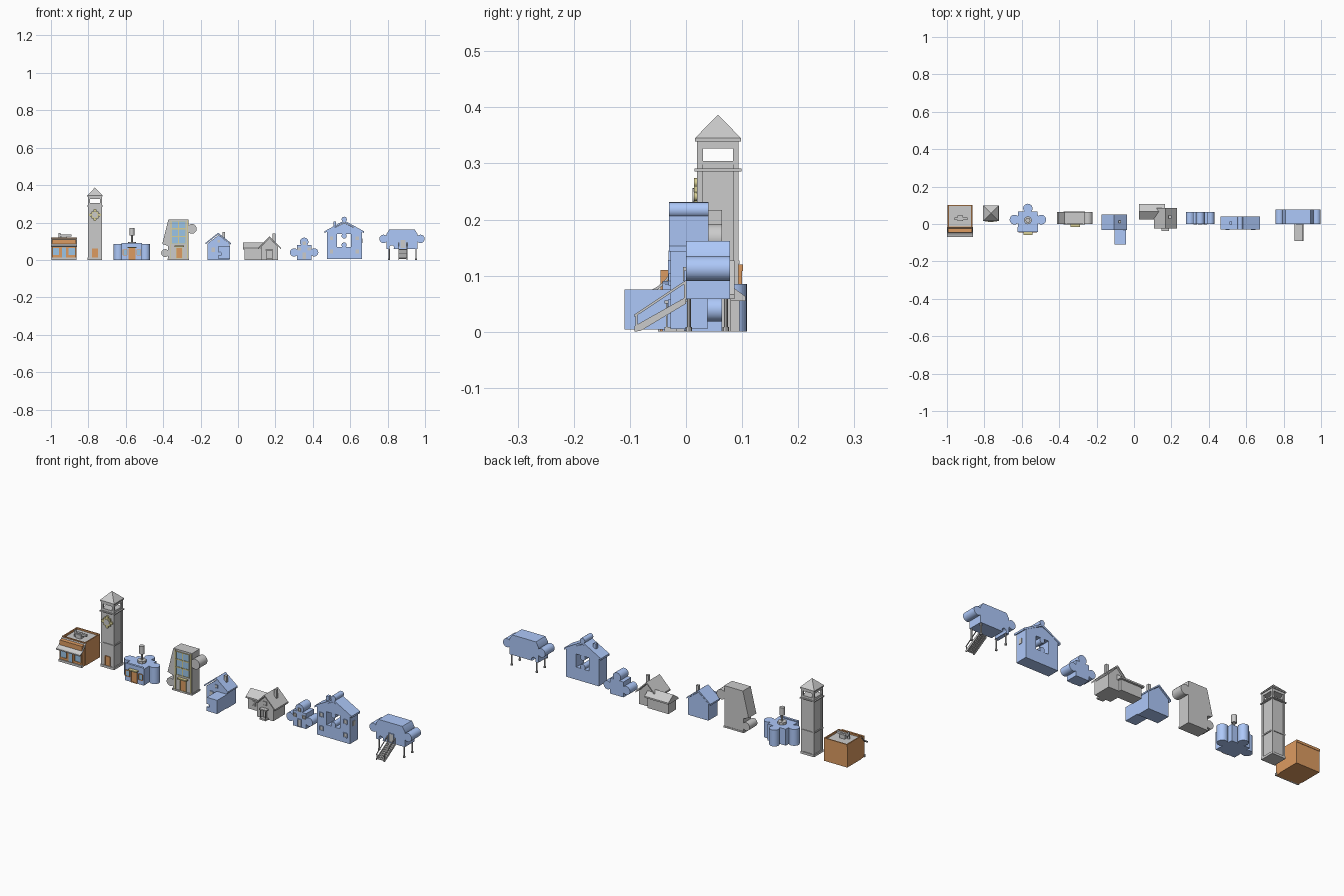
import bpy, bmesh, math
from mathutils import Vector

def material(name, rgb):
    m = bpy.data.materials.new(name)
    m.diffuse_color = (*rgb, 1)
    return m

BLUE = material("blue", (0.42, 0.58, 0.95))
ORANGE = material("orange", (0.72, 0.33, 0.12))
GLASS = material("glass", (0.33, 0.56, 0.80))
GOLD = material("gold", (0.68, 0.62, 0.30))

def prism(name, pts, axis, a, b, mat=None):
    """Extrude a 2D outline along one axis from a to b."""
    put = {'x': lambda p, t: (t, p[0], p[1]), 'y': lambda p, t: (p[0], t, p[1]),
           'z': lambda p, t: (p[0], p[1], t)}[axis]
    bm = bmesh.new()
    lo = [bm.verts.new(put(p, a)) for p in pts]
    hi = [bm.verts.new(put(p, b)) for p in pts]
    bm.faces.new(lo)
    bm.faces.new(hi[::-1])
    for i in range(len(pts)):
        j = (i + 1) % len(pts)
        bm.faces.new((lo[i], lo[j], hi[j], hi[i]))
    bmesh.ops.recalc_face_normals(bm, faces=bm.faces)
    me = bpy.data.meshes.new(name)
    bm.to_mesh(me)
    bm.free()
    ob = bpy.data.objects.new(name, me)
    bpy.context.collection.objects.link(ob)
    if mat:
        me.materials.append(mat)
    return ob

def box(name, x0, x1, y0, y1, z0, z1, mat=None):
    return prism(name, [(x0, y0), (x1, y0), (x1, y1), (x0, y1)], 'z', z0, z1, mat)

def disc(cx, cy, r, n=16):
    return [(cx + r * math.cos(math.tau * i / n), cy + r * math.sin(math.tau * i / n)) for i in range(n)]

def puzzle(corners, knobs):
    """Counter-clockwise outline; knobs = {edge: (position, radius)}, negative radius = socket."""
    out = []
    for i, c in enumerate(corners):
        p, q = Vector(c), Vector(corners[(i + 1) % len(corners)])
        out.append(tuple(p))
        if i in knobs:
            t, r = knobs[i]
            d = (q - p).normalized()
            n = Vector((d.y, -d.x)) * (1 if r > 0 else -1)
            r = abs(r)
            c = p.lerp(q, t) + n * 0.7 * r
            for k in range(17):
                a = math.radians(224.4 - 268.8 * k / 16)
                out.append(tuple(c + r * (math.cos(a) * d + math.sin(a) * n)))
    return out

def rect(x0, x1, z0, z1):
    return [(x0, z0), (x1, z0), (x1, z1), (x0, z1)]

def window(name, x, z, w, h, y, frame=None, glass=None, t=0.003):
    """Front-facing frame of four bars around a pane."""
    for s in (-1, 1):
        xs, zs = x + s * w / 2, z + s * h / 2
        box(name + "_side", xs - t / 2, xs + t / 2, y - 0.004, y + 0.002, z - h / 2, z + h / 2, frame)
        box(name + "_rail", x - w / 2, x + w / 2, y - 0.004, y + 0.002, zs - t / 2, zs + t / 2, frame)
    box(name + "_pane", x - w / 2, x + w / 2, y - 0.0015, y + 0.002, z - h / 2, z + h / 2, glass)

def gable_roof(name, x0, x1, z0, peak, y0, y1, mat=None, t=0.008):
    m = (x0 + x1) / 2
    prism(name, [(x0, z0), (m, peak - t), (x1, z0), (x1, z0 + t), (m, peak), (x0, z0 + t)], 'y', y0, y1, mat)

def cut(ob, cutter):
    mod = ob.modifiers.new("cut", 'BOOLEAN')
    mod.object, mod.operation, mod.solver = cutter, 'DIFFERENCE', 'EXACT'
    cutter.hide_render = True
    bpy.context.view_layer.objects.active = ob
    bpy.ops.object.modifier_apply(modifier=mod.name)
    bpy.data.objects.remove(cutter)

# Corner shop: brick body, parapet, curved awning, shopfront
box("shop_body", -0.995, -0.867, -0.045, 0.10, 0, 0.11, ORANGE)
box("shop_roof", -0.99, -0.872, -0.015, 0.097, 0.11, 0.112)
for x in (-0.998, -0.870):
    box("shop_parapet_side", x, x + 0.006, -0.018, 0.10, 0.0, 0.12, ORANGE)
for y in (-0.02, 0.096):
    box("shop_parapet", -0.998, -0.864, y, y + 0.006, 0.108, 0.12, ORANGE)
curve = [(-0.016 - 0.053 * i / 6, 0.12 - 0.046 * math.sin(math.pi / 2 * i / 6)) for i in range(7)]
prism("shop_awning", curve + [(y, z - 0.006) for y, z in curve[::-1]], 'x', -1.0, -0.862)
box("shop_sill", -0.998, -0.864, -0.05, -0.04, 0, 0.012)
for x in (-0.973, -0.889):
    window("shop_window", x, 0.045, 0.036, 0.042, -0.045, ORANGE, GLASS)
window("shop_door", -0.931, 0.037, 0.024, 0.06, -0.045, ORANGE, GLASS)
box("shop_roof_vent", -0.945, -0.915, 0.015, 0.045, 0.11, 0.132)
box("shop_roof_duct", -0.96, -0.89, 0.022, 0.034, 0.126, 0.137)
prism("shop_roof_pipe", disc(-0.955, 0.028, 0.006), 'z', 0.11, 0.145)

# Clock tower: shaft, corner pilasters, bands, open belfry, pyramid roof
tx, ty = -0.765, 0.057
def square(name, h, z0, z1, mat=None):
    return box(name, tx - h, tx + h, ty - h, ty + h, z0, z1, mat)
square("tower_shaft", 0.034, 0, 0.298)
for h, z, d in ((0.039, 0, 0.012), (0.038, 0.121, 0.006), (0.042, 0.286, 0.005),
                (0.036, 0.298, 0.006), (0.037, 0.327, 0.012), (0.041, 0.339, 0.006)):
    square("tower_band", h, z, z + d)
for sx in (-1, 1):
    for sy in (-1, 1):
        x, y = tx + sx * 0.032, ty + sy * 0.032
        box("tower_pilaster", x - 0.005, x + 0.005, y - 0.005, y + 0.005, 0, 0.34)
roof = square("tower_roof", 0.041, 0.345, 0.386)
for v in roof.data.vertices:
    if v.co.z > 0.38:
        v.co.x, v.co.y = tx + (v.co.x - tx) * 0.02, ty + (v.co.y - ty) * 0.02
prism("tower_clock", puzzle(rect(tx - 0.019, tx + 0.019, 0.222, 0.26),
      {i: (0.5, 0.008) for i in range(4)}), 'y', 0.014, 0.024, GOLD)
prism("clock_face", disc(tx, 0.241, 0.015), 'y', 0.012, 0.02)
window("tower_door", tx, 0.035, 0.028, 0.05, 0.022, ORANGE, ORANGE)

# Jigsaw-plan cafe with rooftop tank
prism("cafe_body", puzzle([(-0.622, -0.042), (-0.512, -0.042), (-0.515, 0.066), (-0.62, 0.066)],
      {1: (0.6, 0.026), 2: (0.5, 0.025), 3: (0.4, 0.026)}), 'z', 0, 0.085, BLUE)
prism("cafe_front_bay", puzzle([(-0.622, -0.042), (-0.512, -0.042), (-0.52, -0.03), (-0.614, -0.03)], {}),
      'z', 0.07, 0.09, BLUE)
window("cafe_door", -0.567, 0.032, 0.034, 0.06, -0.042, ORANGE, ORANGE)
box("cafe_door_canopy", -0.592, -0.543, -0.06, -0.04, 0.064, 0.07, GOLD)
for x in (-0.604, -0.53):
    window("cafe_window", x, 0.04, 0.022, 0.03, -0.042, ORANGE, GLASS)
prism("tank_base", disc(-0.567, 0.02, 0.022, 8), 'z', 0.083, 0.097)
prism("tank_pole", disc(-0.567, 0.02, 0.005, 8), 'z', 0.09, 0.135)
prism("tank", disc(-0.567, 0.02, 0.013, 12), 'z', 0.13, 0.17)

# Leaning jigsaw office block
prism("office_body", puzzle([(-0.375, 0.005), (-0.265, 0.005), (-0.265, 0.217), (-0.372, 0.217), (-0.405, 0.085), (-0.375, 0.075)],
      {1: (0.76, 0.026), 5: (0.55, 0.021)}), 'y', 0.0, 0.064)
box("office_base", -0.378, -0.262, -0.004, 0.066, 0, 0.008)
for i in range(2):
    for j in range(3):
        window("office_window", -0.336 + 0.038 * i, 0.105 + 0.041 * j, 0.036, 0.038, 0, GOLD, GLASS)
for x in (-0.362, -0.272):
    box("office_trim", x, x + 0.004, -0.004, 0.002, 0.008, 0.213, GOLD)
box("office_canopy", -0.34, -0.288, -0.017, 0, 0.07, 0.076, GOLD)
window("office_door", -0.314, 0.036, 0.034, 0.056, 0, GOLD, ORANGE)

# Small blue house with low front wing
prism("cottage_body", [(-0.162, 0), (-0.045, 0), (-0.045, 0.088), (-0.104, 0.133), (-0.162, 0.088)],
      'y', -0.028, 0.047, BLUE)
gable_roof("cottage_roof", -0.175, -0.037, 0.082, 0.145, -0.031, 0.05, BLUE)
prism("cottage_wing", puzzle(rect(-0.103, -0.043, 0.004, 0.075), {3: (0.6, -0.009)}), 'y', -0.11, -0.028, BLUE)
box("cottage_chimney", -0.084, -0.07, 0.005, 0.019, 0.11, 0.15)
window("cottage_window", -0.133, 0.055, 0.022, 0.026, -0.028, BLUE)
window("cottage_attic_window", -0.104, 0.1, 0.016, 0.016, -0.028, BLUE)

# Grey farmhouse: side wing, gabled main block, porch
box("farm_wing", 0.035, 0.155, 0.033, 0.095, 0, 0.062)
prism("farm_wing_roof", [(0.025, 0.055), (0.106, 0.055), (0.106, 0.063), (0.066, 0.092), (0.025, 0.063)],
      'x', 0.027, 0.165)
prism("farm_body", [(0.122, 0), (0.215, 0), (0.215, 0.068), (0.168, 0.115), (0.122, 0.068)], 'y', -0.017, 0.08)
gable_roof("farm_roof", 0.107, 0.229, 0.058, 0.127, -0.024, 0.086)
box("farm_chimney", 0.185, 0.2, 0.03, 0.045, 0.09, 0.141)
box("farm_porch", 0.15, 0.186, -0.038, -0.015, 0, 0.008)
box("farm_porch_roof", 0.148, 0.188, -0.038, -0.015, 0.05, 0.056)
for x in (0.153, 0.181):
    box("farm_porch_post", x, x + 0.003, -0.036, -0.033, 0, 0.05)
window("farm_door", 0.168, 0.028, 0.02, 0.04, -0.017)
window("farm_attic_window", 0.168, 0.08, 0.018, 0.018, -0.017)
for x in (0.07, 0.105):
    window("farm_wing_window", x, 0.034, 0.018, 0.022, 0.033)

# Small jigsaw kiosk
prism("kiosk_body", puzzle(rect(0.315, 0.392, 0, 0.08), {1: (0.5, 0.022), 2: (0.5, 0.023), 3: (0.5, 0.022)}),
      'y', 0.0, 0.064, BLUE)
window("kiosk_door", 0.354, 0.022, 0.02, 0.038, 0, BLUE)
for x, z in ((0.328, 0.058), (0.38, 0.058), (0.354, 0.09)):
    window("kiosk_window", x, z, 0.015, 0.015, 0)

# Big blue house with jigsaw opening right through
big = prism("big_house_body", [(0.475, 0.005), (0.663, 0.005), (0.663, 0.152), (0.567, 0.198), (0.475, 0.152)],
            'y', -0.028, 0.038, BLUE)
hole = prism("opening_cutter", puzzle([(0.53, 0.07), (0.605, 0.07), (0.605, 0.138), (0.53, 0.138)],
             {0: (0.5, -0.014), 2: (0.5, -0.014)}), 'y', -0.1, 0.1)
cut(big, hole)
gable_roof("big_house_roof", 0.462, 0.674, 0.143, 0.211, -0.03, 0.04, BLUE, 0.01)
prism("big_house_roof_knob", disc(0.568, 0.217, 0.014), 'y', -0.03, 0.04, BLUE)
box("big_house_chimney", 0.51, 0.525, -0.004, 0.013, 0.16, 0.206, BLUE)
box("big_house_side_window", 0.66, 0.666, -0.005, 0.013, 0.09, 0.115)
for x, z in ((0.5, 0.115), (0.5, 0.045), (0.638, 0.115), (0.638, 0.045)):
    window("big_house_window", x, z, 0.02, 0.022, -0.028, BLUE)

# Jigsaw house on stilts with front stair
prism("stilt_house_body", puzzle([(0.794, 0.058), (0.96, 0.058), (0.96, 0.138), (0.945, 0.162), (0.809, 0.162), (0.794, 0.138)],
      {0: (0.17, -0.012), 1: (0.68, 0.0225), 5: (0.32, 0.0225)}), 'y', 0.0, 0.078, BLUE)
for x in (0.808, 0.952):
    for y in (0.005, 0.071):
        prism("stilt", disc(x, y, 0.0035, 8), 'z', 0, 0.062)
        prism("stilt_foot", disc(x, y, 0.006, 8), 'z', 0, 0.008)
window("stilt_house_door", 0.882, 0.085, 0.028, 0.045, 0, BLUE)
for i in range(9):
    y = -0.09 + 0.01 * i
    box("stair_tread", 0.862, 0.902, y, y + 0.012, 0.005 + 0.006 * i, 0.009 + 0.006 * i)
for x in (0.859, 0.902):
    prism("stair_stringer", [(-0.092, 0.0), (-0.08, 0.002), (0, 0.05), (0, 0.062), (-0.092, 0.01)], 'x', x, x + 0.003)
    prism("stair_handrail", [(-0.092, 0.026), (0, 0.087), (0, 0.092), (-0.092, 0.031)], 'x', x, x + 0.003)
    for y, z in ((-0.09, 0.0), (-0.004, 0.057)):
        box("stair_newel", x, x + 0.003, y, y + 0.004, z, z + 0.03)

# Round surfaces smooth, corners sharp
for ob in bpy.context.scene.objects:
    ob.select_set(ob.type == 'MESH')
bpy.context.view_layer.objects.active = big
bpy.ops.object.shade_smooth_by_angle(angle=math.radians(32))
